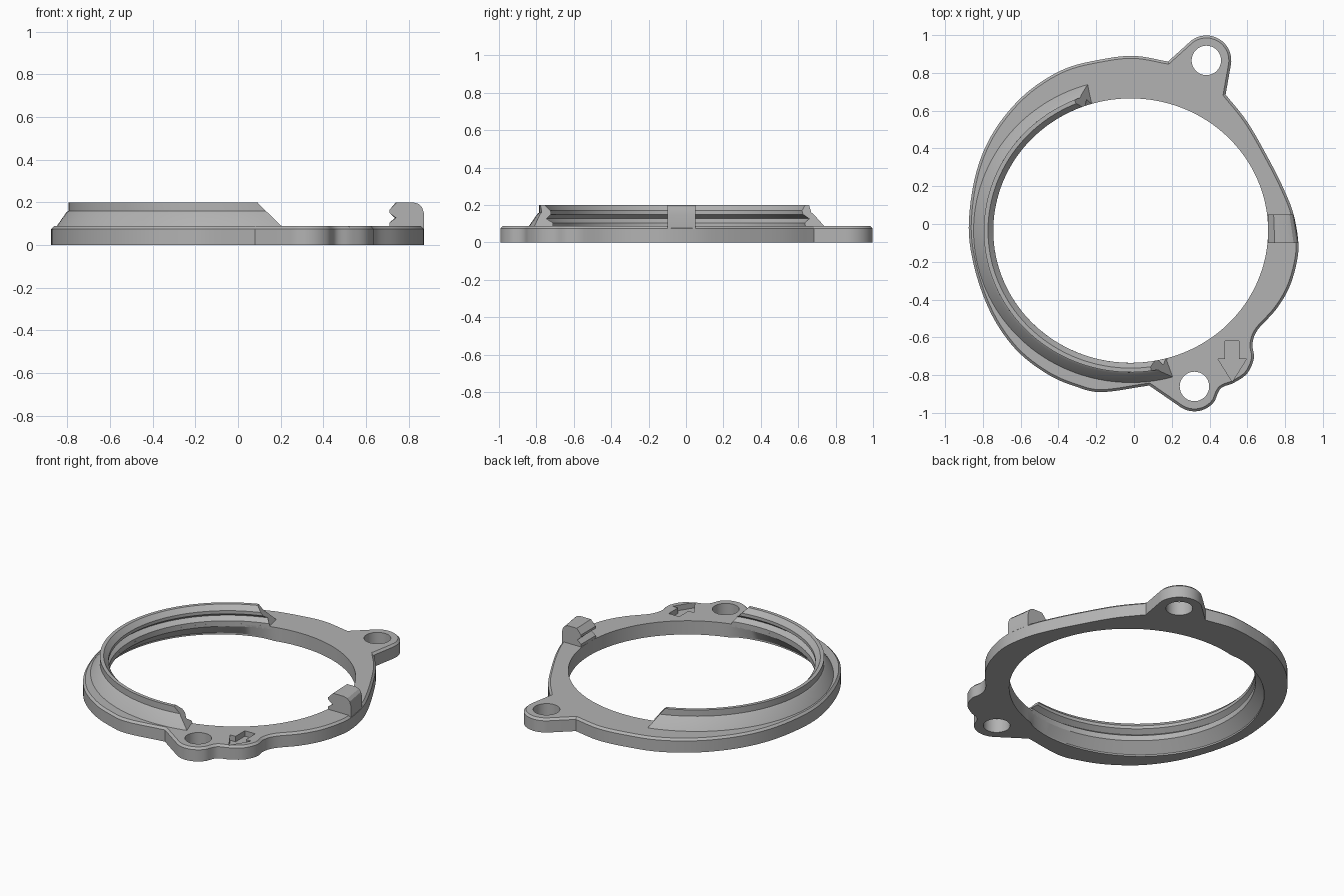
import bpy
import bmesh
from math import cos, sin, radians, pi
from mathutils import Vector

if "Cube" in bpy.data.objects:
    bpy.data.objects.remove(bpy.data.objects["Cube"], do_unlink=True)

# Single material
grey = bpy.data.materials.new("plain grey")
grey.use_nodes = True
tone = (0.45, 0.45, 0.45, 1)
grey.diffuse_color = tone
grey.node_tree.nodes["Principled BSDF"].inputs["Base Color"].default_value = tone

# Shared dimensions
CENTRE_X, CENTRE_Y = -0.0175, -0.035
OPEN_X, OPEN_Y = 0.7275, 0.70
PLATE_TOP = 0.088
EAR_RADIUS = 0.132
BACK_EAR = (0.383, 0.866)
FRONT_EAR = (0.32, -0.86)


def make_object(name, bm):
    bmesh.ops.recalc_face_normals(bm, faces=bm.faces[:])
    mesh = bpy.data.meshes.new(name)
    bm.to_mesh(mesh)
    bm.free()
    mesh.materials.append(grey)
    obj = bpy.data.objects.new(name, mesh)
    bpy.context.collection.objects.link(obj)
    return obj


def loft(name, rings, closed_ends=True):
    """Skin a row of equal closed rings and cap both ends."""
    bm = bmesh.new()
    rows = [[bm.verts.new(p) for p in ring] for ring in rings]
    count = len(rows[0])
    for low, high in zip(rows, rows[1:]):
        for i in range(count):
            j = (i + 1) % count
            bm.faces.new((low[i], low[j], high[j], high[i]))
    if closed_ends:
        bm.faces.new(rows[0])
        bm.faces.new(rows[-1])
    return make_object(name, bm)


def prism(name, outline, low, high):
    return loft(name, [[(x, y, z) for x, y in outline] for z in (low, high)])


def arc(centre, radius, start, end, steps):
    angles = [radians(start + (end - start) * i / steps) for i in range(steps + 1)]
    return [(centre[0] + radius * cos(a), centre[1] + radius * sin(a)) for a in angles]


def spline(points, steps=5):
    """Smooth curve passing through every point."""
    pts = [Vector(p) for p in points]
    pts = [2 * pts[0] - pts[1]] + pts + [2 * pts[-1] - pts[-2]]
    result = []
    for a, b, c, d in zip(pts, pts[1:], pts[2:], pts[3:]):
        for i in range(steps):
            t = i / steps
            p = (2 * b + (c - a) * t + (2 * a - 5 * b + 4 * c - d) * t * t
                 + (3 * b - a - 3 * c + d) * t ** 3) / 2
            result.append(tuple(p))
    result.append(tuple(pts[-2]))
    return result


def opening(angle, offset, z):
    """Point on the central opening, moved outward by an offset."""
    return (CENTRE_X + (OPEN_X + offset) * cos(angle),
            CENTRE_Y + (OPEN_Y + offset) * sin(angle), z)


def cut(target, cutters):
    for cutter in cutters:
        mod = target.modifiers.new(cutter.name, "BOOLEAN")
        mod.operation = "DIFFERENCE"
        mod.solver = "EXACT"
        mod.object = cutter
        cutter.hide_render = True
    graph = bpy.context.evaluated_depsgraph_get()
    mesh = bpy.data.meshes.new_from_object(target.evaluated_get(graph))
    target.modifiers.clear()
    target.data = mesh
    for cutter in cutters:
        bpy.data.objects.remove(cutter, do_unlink=True)


# Base plate outline: back ear, long left side, front ear, lobed right side
left_side = spline([(0.18, 0.86), (0, 0.89), (-0.18, 0.87), (-0.37, 0.82),
                    (-0.55, 0.71), (-0.69, 0.565), (-0.79, 0.4), (-0.85, 0.21),
                    (-0.875, -0.02), (-0.85, -0.21), (-0.79, -0.4),
                    (-0.71, -0.555), (-0.6, -0.69), (-0.45, -0.8),
                    (-0.31, -0.86), (-0.17, -0.89), (0.08, -0.855)])
front_arc = arc(FRONT_EAR, EAR_RADIUS, 236, 325, 14)
right_side = spline([front_arc[-1], (0.46, -0.87), (0.53, -0.84), (0.6, -0.79),
                     (0.635, -0.71), (0.627, -0.635), (0.655, -0.56),
                     (0.75, -0.455), (0.82, -0.34), (0.86, -0.21),
                     (0.87, -0.1), (0.845, 0.05), (0.795, 0.18),
                     (0.715, 0.34), (0.6, 0.54), (0.485, 0.685)])
back_arc = arc(BACK_EAR, EAR_RADIUS, -10, 127, 18)
outline = back_arc + left_side + front_arc + right_side[1:]
plate = prism("base_plate", outline, 0, PLATE_TOP)

# Chamfer around the upper rim
bm = bmesh.new()
bm.from_mesh(plate.data)
rim = [e for e in bm.edges if all(v.co.z > PLATE_TOP / 2 for v in e.verts)]
bmesh.ops.bevel(bm, geom=rim, offset=0.013, segments=1, affect="EDGES", clamp_overlap=True)
bm.to_mesh(plate.data)
bm.free()

# Central opening, flared underneath along the walled side
SEGMENTS = 128
turns = [2 * pi * i / SEGMENTS for i in range(SEGMENTS)]


def flare(angle):
    return 0.065 * max(0, cos(angle - radians(196))) ** 0.5


open_cutter = loft("opening_cutter", [
    [opening(a, flare(a), -0.02) for a in turns],
    [opening(a, flare(a), 0.01) for a in turns],
    [opening(a, 0, 0.07) for a in turns],
    [opening(a, 0, 0.3) for a in turns]])
holes = [prism("hole_cutter", arc(c, 0.078, 0, 350, 35), -0.1, 0.3)
         for c in (BACK_EAR, FRONT_EAR)]

# Recessed direction arrow beside the front ear
half = [(0.037, -0.62), (0.037, -0.715), (0.075, -0.715)]
arrow = ([(0.52 + x, y) for x, y in half] + [(0.52, -0.835)]
         + [(0.52 - x, y) for x, y in reversed(half)])
arrow_cutter = prism("arrow_cutter", arrow, PLATE_TOP - 0.035, 0.3)
cut(plate, [open_cutter, arrow_cutter] + holes)

# Half-round wall with a grooved inner face and sloping ends
wall_profile = [(0.11, 0.08), (0.06, 0.152), (0.05, 0.16), (0.05, 0.2),
                (0.028, 0.2), (0, 0.17), (0, 0.15), (0.03, 0.127),
                (0, 0.105), (0, 0.07)]
STEPS = 72
sections = []
for i in range(STEPS + 1):
    section = []
    for offset, z in wall_profile:
        rise = max(0, z - PLATE_TOP) / (0.2 - PLATE_TOP)
        start = radians(105.5 + 7 * rise)
        end = radians(286 - 8 * rise)
        section.append(opening(start + (end - start) * i / STEPS, offset, z))
    sections.append(section)
wall = loft("locking_wall", sections)

# Notched hook on the opposite side, narrowing with the plate edge
hook_profile = [(0.71, 0.07), (0.71, 0.105), (0.74, 0.127), (0.71, 0.15),
                (0.71, 0.165), (0.745, 0.2), (0.82, 0.2), (0.845, 0.193),
                (0.862, 0.177), (0.871, 0.15), (0.871, 0.07)]
hook = loft("locking_hook", [
    [(x - shrink * (x - 0.71), y, z) for x, z in hook_profile]
    for y, shrink in ((-0.1, 0), (0.05, 0.16))])

# Smooth shading with sharp corners kept
bpy.ops.object.select_all(action="DESELECT")
for obj in (plate, wall, hook):
    obj.select_set(True)
    bpy.context.view_layer.objects.active = obj
bpy.ops.object.shade_smooth_by_angle(angle=radians(25))
